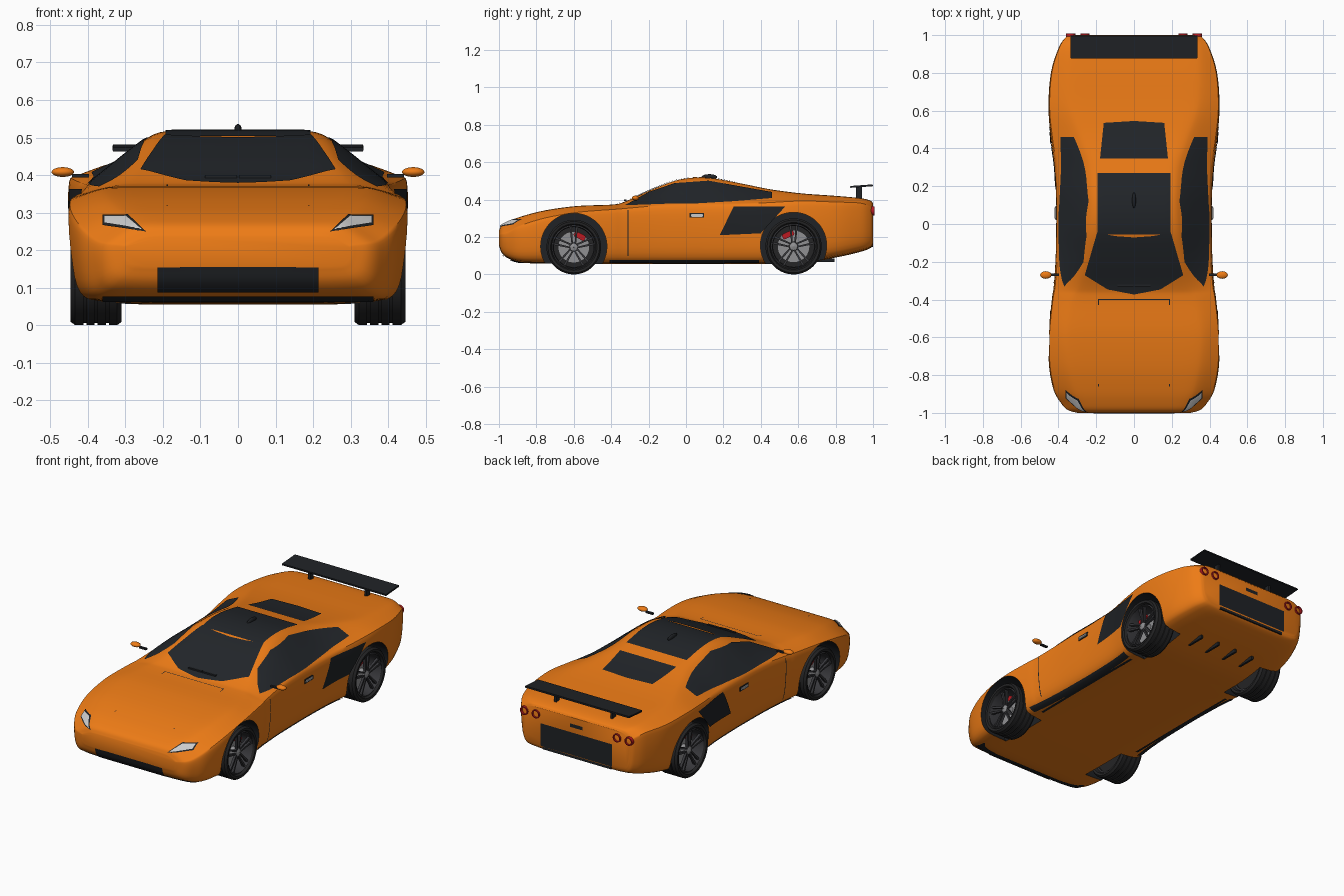
import bpy, bmesh, math
from mathutils import Vector, Matrix
from mathutils.bvhtree import BVHTree

if "Cube" in bpy.data.objects:
    bpy.data.objects.remove(bpy.data.objects["Cube"])


def material(name, r, g, b):
    m = bpy.data.materials.new(name)
    m.diffuse_color = (r, g, b, 1)
    m.use_nodes = True
    m.node_tree.nodes["Principled BSDF"].inputs["Base Color"].default_value = m.diffuse_color
    return m


ORANGE = material("orange_paint", 0.85, 0.20, 0.008)
BLACK = material("black_trim", 0.014, 0.016, 0.019)
GLASS = material("dark_glass", 0.016, 0.019, 0.023)
RUBBER = material("rubber", 0.018, 0.018, 0.019)
ALLOY = material("alloy", 0.28, 0.28, 0.29)
RIM = material("dark_rim", 0.04, 0.04, 0.045)
LAMP = material("lamp_glass", 0.6, 0.6, 0.6)
RED = material("red", 0.5, 0.01, 0.015)


def make(name, bm, mat, angle=35, recalc=True):
    if recalc:
        bmesh.ops.recalc_face_normals(bm, faces=bm.faces)
    me = bpy.data.meshes.new(name)
    bm.to_mesh(me)
    bm.free()
    me.materials.append(mat)
    ob = bpy.data.objects.new(name, me)
    bpy.context.collection.objects.link(ob)
    smooth(ob, angle)
    return ob


def smooth(ob, angle=35):
    bpy.ops.object.select_all(action='DESELECT')
    ob.select_set(True)
    bpy.context.view_layer.objects.active = ob
    bpy.ops.object.shade_smooth_by_angle(angle=math.radians(angle))


def skin(bm, rings, closed=False):
    rows = [[bm.verts.new(p) for p in r] for r in rings]
    n = len(rows[0])
    for a, b in zip(rows, rows[1:] + (rows[:1] if closed else [])):
        for i in range(n):
            j = (i + 1) % n
            bm.faces.new((a[i], a[j], b[j], b[i]))
    return rows


def box(name, loc, size, mat, rot=None, bevel=0.0):
    bm = bmesh.new()
    bmesh.ops.create_cube(bm, size=1)
    bmesh.ops.scale(bm, vec=size, verts=bm.verts)
    if bevel:
        bmesh.ops.bevel(bm, geom=bm.edges[:], offset=bevel, segments=2, affect='EDGES')
    if rot:
        bmesh.ops.rotate(bm, cent=(0, 0, 0), matrix=Matrix.Rotation(rot[0], 3, rot[1]), verts=bm.verts)
    ob = make(name, bm, mat)
    ob.location = loc
    return ob


def lathe(name, profile, loc, mat, side=1, seg=48):
    # closed (x, r) profile turned round the x axis
    bm = bmesh.new()
    rings = []
    for k in range(seg):
        t = 2 * math.pi * k / seg
        rings.append([(side * x, r * math.cos(t), r * math.sin(t)) for x, r in profile])
    skin(bm, rings, True)
    bmesh.ops.remove_doubles(bm, verts=bm.verts, dist=1e-5)
    ob = make(name, bm, mat)
    ob.location = loc
    return ob


# body stations: y, half width, bottom z, shoulder z, top z, roof half width
ST = [(-1.0, .30, .155, .21, .235, .24), (-.985, .35, .115, .215, .262, .27),
      (-.95, .385, .085, .225, .283, .29), (-.88, .425, .063, .26, .31, .32),
      (-.75, .45, .058, .30, .343, .35), (-.58, .452, .055, .33, .366, .36),
      (-.40, .435, .055, .345, .373, .33), (-.33, .425, .055, .35, .388, .29),
      (-.18, .415, .055, .36, .455, .25), (-.03, .412, .055, .365, .508, .23),
      (.12, .412, .055, .365, .516, .22), (.30, .42, .055, .37, .485, .23),
      (.45, .44, .055, .38, .455, .28), (.62, .453, .06, .39, .433, .34),
      (.80, .44, .09, .385, .42, .35), (.93, .40, .12, .38, .408, .34),
      (.985, .365, .14, .36, .395, .31), (1.0, .34, .16, .345, .38, .29)]


def section(y, w, zb, zs, zt, xr):
    d = zs - zb
    mix = lambda t: (w + (xr - w) * t, zs + (zt - zs) * t)
    pts = [(0, zb), (.84 * w, zb), (.96 * w, zb + .12 * d), (w, zb + .6 * d), (w, zs),
           mix(.15), mix(.85), (xr * .93, zt), (xr * .6, zt), (0, zt)]
    for _ in range(2):  # corner cutting
        new = [pts[0]]
        for a, b in zip(pts, pts[1:]):
            new += [tuple(a[i] + (b[i] - a[i]) * t for i in (0, 1)) for t in (.25, .75)]
        pts = new + [pts[-1]]
    return [(x, y, z) for x, z in pts] + [(-x, y, z) for x, z in pts[-2:0:-1]]


def stations(sub=5):
    S = [Vector(s) for s in ST]
    S = [S[0] * 2 - S[1]] + S + [S[-1] * 2 - S[-2]]
    for i in range(1, len(S) - 2):
        p0, p1, p2, p3 = S[i - 1:i + 3]
        for k in range(sub):
            t = k / sub
            yield (p1 * 2 + (p2 - p0) * t + (p0 * 2 - p1 * 5 + p2 * 4 - p3) * t * t
                   + (p1 * 3 - p0 - p2 * 3 + p3) * t ** 3) * .5
    yield S[-2]


# body shell
bm = bmesh.new()
rows = skin(bm, [section(*s) for s in stations()])
bm.faces.new(rows[0])
bm.faces.new(rows[-1])
bmesh.ops.recalc_face_normals(bm, faces=bm.faces)
BVH = BVHTree.FromBMesh(bm)
body = make("body_shell", bm, ORANGE)
body.data.materials.append(BLACK)

# wheel arches cut into the body
WHEELS = [("front", -.60, .146, .150), ("rear", .575, .150, .155)]
for label, y, R, zc in WHEELS:
    for s in (1, -1):
        bm = bmesh.new()
        bmesh.ops.create_cone(bm, cap_ends=True, segments=64, radius1=.177, radius2=.177, depth=.3,
                              matrix=Matrix.Translation((s * .435, y, zc)) @ Matrix.Rotation(math.pi / 2, 4, 'Y'))
        cutter = make("arch_cutter", bm, BLACK)
        cutter.hide_render = True
        mod = body.modifiers.new("arch", 'BOOLEAN')
        mod.object, mod.operation, mod.solver = cutter, 'DIFFERENCE', 'EXACT'
        mod.material_mode = 'TRANSFER'
        bpy.context.view_layer.objects.active = body
        bpy.ops.object.modifier_apply(modifier=mod.name)
        bpy.data.objects.remove(cutter)
smooth(body)

AXES = {'top': (lambda u, v: (u, v, 2), (0, 0, -1)), 'under': (lambda u, v: (u, v, -2), (0, 0, 1)),
        'side': (lambda u, v: (2, u, v), (-1, 0, 0)),
        'front': (lambda u, v: (u, -2, v), (0, 1, 0)), 'back': (lambda u, v: (u, 2, v), (0, -1, 0))}


def hit(axis, u, v):
    f, d = AXES[axis]
    o, d = Vector(f(u, v)), Vector(d)
    p, n, _, _ = BVH.ray_cast(o, d)
    if p is None:
        p, n, _, _ = BVH.find_nearest(o + d * 1.6)
    return p, n


def along(pts, t):
    f = t * (len(pts) - 1)
    i = min(int(f), len(pts) - 2)
    return Vector(pts[i]).lerp(Vector(pts[i + 1]), f - i)


def panel(name, a, b, axis, mat, mirror=False, n=24, m=8, off=.004):
    # patch between edge lines a and b, laid onto the body along an axis
    bm = bmesh.new()
    grid = []
    for j in range(m + 1):
        row = []
        for i in range(n + 1):
            p, nor = hit(axis, *along(a, i / n).lerp(along(b, i / n), j / m))
            row.append(bm.verts.new(p + nor * off))
        grid.append(row)
    for j in range(m):
        for i in range(n):
            bm.faces.new((grid[j][i], grid[j][i + 1], grid[j + 1][i + 1], grid[j + 1][i]))
    bm.normal_update()
    if sum(f.normal.dot(Vector(AXES[axis][1])) for f in bm.faces) > 0:
        bmesh.ops.reverse_faces(bm, faces=bm.faces)
    ob = make(name, bm, mat, recalc=False)
    if mirror:
        ob.modifiers.new("mirror", 'MIRROR')
    return ob


def rect(name, u0, u1, v0, v1, axis, mat, **kw):
    return panel(name, [(u0, v0), (u1, v0)], [(u0, v1), (u1, v1)], axis, mat, **kw)


# glass
panel("windscreen", [(-.26, -.27), (-.14, -.345), (0, -.373), (.14, -.345), (.26, -.27)],
      [(-.195, -.045), (-.1, -.063), (0, -.07), (.1, -.063), (.195, -.045)], 'top', GLASS, m=16)
rect("roof_panel", -.193, .193, -.055, .27, 'top', GLASS, m=14, off=.003)
panel("rear_window", [(-.18, .345), (.18, .345)], [(-.16, .535), (0, .545), (.16, .535)], 'top', GLASS)
panel("side_window", [(-.33, .366), (-.1, .375), (.06, .377), (.25, .388), (.46, .405)],
      [(-.31, .375), (-.2, .437), (-.06, .485), (.12, .498), (.46, .437)], 'side', GLASS, mirror=True, n=32)

# vents, grilles and trim
panel("side_vent", [(.18, .21), (.40, .22)], [(.255, .362), (.53, .362)], 'side', BLACK, mirror=True)
rect("front_grille", -.215, .215, .09, .155, 'front', BLACK)
rect("front_splitter", -.36, .36, .066, .08, 'front', BLACK, m=3)
rect("rear_grille", -.23, .23, .165, .295, 'back', BLACK)
rect("plate_lamp", -.04, .04, .325, .345, 'back', BLACK, m=2)
rect("sill_strip", -.41, .39, .064, .08, 'side', BLACK, mirror=True, m=3)
rect("underside_strip", .33, .345, -.38, .38, 'under', BLACK, mirror=True, m=3)
box("rear_diffuser_lip", (0, .965, .155), (.44, .07, .018), BLACK)
for x in (-.18, -.06, .06, .18):
    box("diffuser_fin", (x, .74, .075), (.012, .11, .02), BLACK)

# panel gaps
rect("hood_gap", .186, .190, -.86, -.40, 'top', BLACK, mirror=True, m=1, off=.002)
rect("hood_rear_gap", -.19, .19, -.402, -.398, 'top', BLACK, m=1, off=.002)
rect("door_gap", -.312, -.307, .10, .345, 'side', BLACK, mirror=True, n=2, m=16, off=.002)

# headlights with dark surrounds
panel("headlight_surround", [(.245, .248), (.36, .264)], [(.293, .292), (.36, .292)], 'front', BLACK, mirror=True)
panel("headlight", [(.256, .253), (.354, .269)], [(.298, .287), (.354, .287)], 'front', LAMP, mirror=True, off=.007)

# tail lights
for x in (-.335, -.26, .26, .335):
    p, nor = hit('back', x, .34)
    ring = [(0, .017), (.008, .018), (.008, .024), (0, .025)]
    ob = lathe("tail_light_ring", [(-.01, .017)] + ring[1:3] + [(-.01, .025)], p, RED, seg=28)
    ob.rotation_euler = nor.to_track_quat('X', 'Z').to_euler()

# rear wing on two posts
box("rear_wing", (0, .938, .472), (.67, .122, .010), BLACK, rot=(math.radians(4), 'X'), bevel=.002)
for x in (-.18, .18):
    box("wing_post", (x, .925, .435), (.014, .03, .065), BLACK)

# mirrors, handles, roof fin, wipers
for s in (1, -1):
    bm = bmesh.new()
    bmesh.ops.create_uvsphere(bm, u_segments=24, v_segments=12, radius=1)
    bmesh.ops.scale(bm, vec=(.030, .020, .013), verts=bm.verts)
    make("door_mirror", bm, ORANGE, 60).location = (s * .467, -.27, .408)
    box("mirror_stalk", (s * .42, -.268, .398), (.045, .014, .009), BLACK)
    px = hit('side', .058, .315)[0].x
    box("handle_surround", (s * px, .058, .315), (.008, .076, .024), BLACK)
    box("door_handle", (s * (px + .004), .058, .315), (.010, .064, .014), LAMP, bevel=.003)
    wp = hit('top', s * .045, -.325)[0]
    box("wiper", wp + Vector((0, 0, .006)), (.085, .012, .008), BLACK)

bm = bmesh.new()
bmesh.ops.create_uvsphere(bm, u_segments=16, v_segments=10, radius=1)
bmesh.ops.scale(bm, vec=(.010, .042, .016), verts=bm.verts)
make("roof_fin", bm, BLACK, 60).location = (0, .125, .520)

# wheels
for label, y, R, zc in WHEELS:
    for s in (1, -1):
        c = Vector((s * .378, y, R))
        tread = []
        for g in (-.03, 0, .03):
            tread += [(g - .004, R), (g - .004, R - .006), (g + .004, R - .006), (g + .004, R)]
        prof = ([(-.05, .79 * R), (-.066, .85 * R), (-.068, .94 * R), (-.056, R)] + tread
                + [(.056, R), (.068, .94 * R), (.066, .85 * R), (.05, .79 * R)])
        lathe(label + "_tyre", prof, c, RUBBER, s, 56)
        lathe(label + "_rim", [(.052, .82 * R), (.058, .76 * R), (.03, .73 * R), (-.05, .73 * R), (-.05, .82 * R)],
              c, RIM, s)
        lathe(label + "_brake_disc", [(.005, .01), (.005, .58 * R), (-.008, .58 * R), (-.008, .01)], c, ALLOY, s)
        lathe(label + "_wheel_back", [(-.03, .001), (-.03, .75 * R), (-.04, .75 * R), (-.04, .001)], c, RUBBER, s)
        lathe(label + "_hub", [(.0, .001), (.0, .17 * R), (.044, .15 * R), (.05, .001)], c, ALLOY, s, 24)
        a = math.radians(62 if label == "front" else 115)
        box(label + "_brake_caliper", c + Vector((s * .012, .46 * R * math.cos(a), .46 * R * math.sin(a))),
            (.024, .030, .065), RED, rot=(a, 'X'), bevel=.004)
        # five pairs of spokes
        bm = bmesh.new()
        for k in range(5):
            for d in (-1, 1):
                q = bmesh.ops.create_cube(bm, size=1)['verts']
                for v in q:
                    out = v.co.z > 0
                    v.co = Vector((s * (.038 + v.co.x * .014 + (.006 if out else 0)),
                                   d * (.017 if out else .008) + v.co.y * (.012 if out else .008),
                                   .76 * R if out else .10 * R))
                bmesh.ops.rotate(bm, cent=(0, 0, 0), verts=q, matrix=Matrix.Rotation(2 * math.pi * k / 5, 3, 'X'))
        make(label + "_spokes", bm, RIM).location = c
